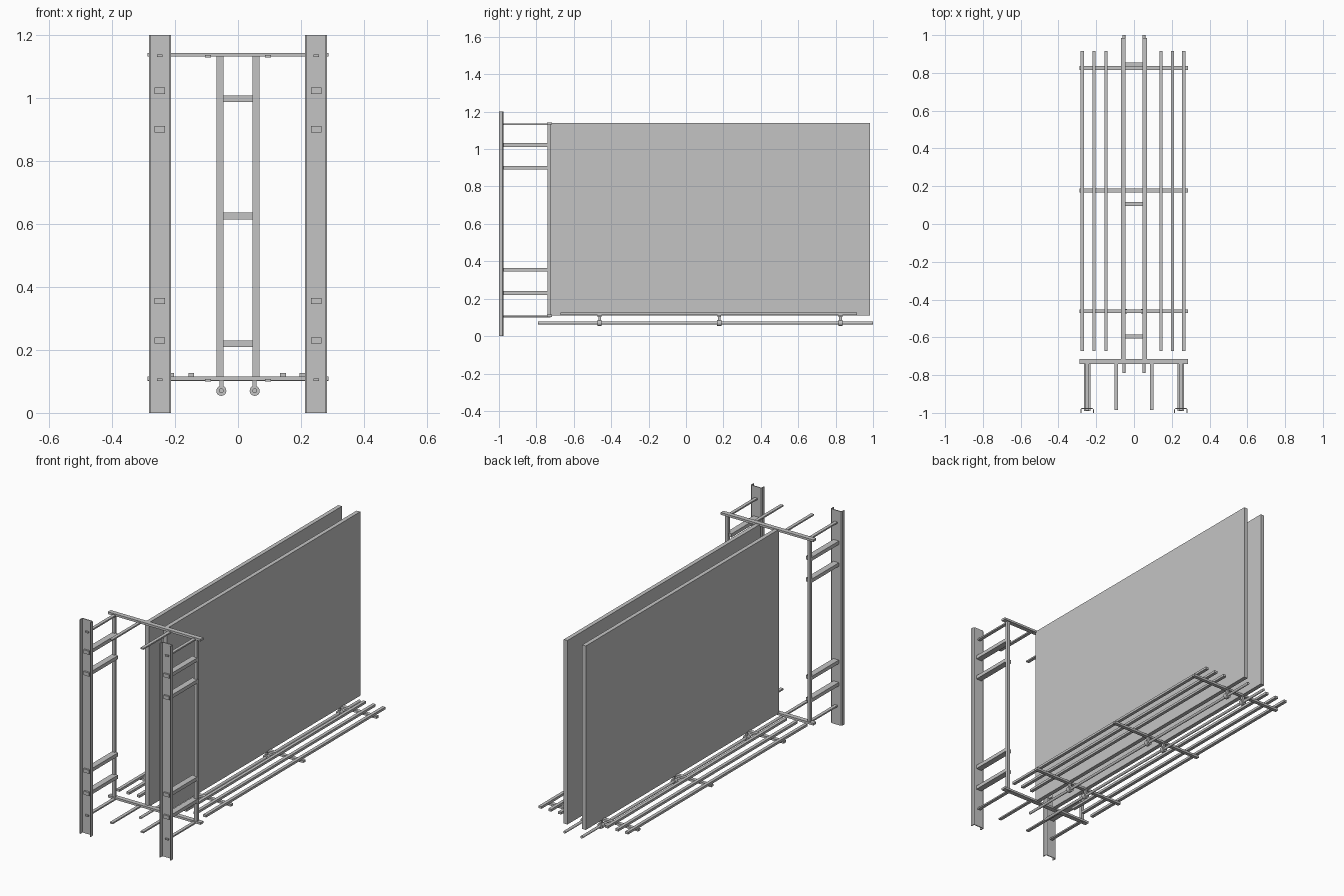
import bpy, bmesh
from mathutils import Matrix, Vector

old = bpy.data.objects.get("Cube")
if old:
    bpy.data.objects.remove(old, do_unlink=True)

grey = bpy.data.materials.new("neutral_grey")
grey.use_nodes = True
COLOR = (0.55, 0.55, 0.55, 1)
grey.diffuse_color = COLOR
grey.node_tree.nodes["Principled BSDF"].inputs["Base Color"].default_value = COLOR


def finish(name, bm):
    bmesh.ops.recalc_face_normals(bm, faces=bm.faces)
    mesh = bpy.data.meshes.new(name)
    bm.to_mesh(mesh)
    bm.free()
    mesh.materials.append(grey)
    obj = bpy.data.objects.new(name, mesh)
    bpy.context.collection.objects.link(obj)
    return obj


def box(name, x, y, z):
    """Box from (min, max) ranges on each axis."""
    bm = bmesh.new()
    lo, hi = Vector((x[0], y[0], z[0])), Vector((x[1], y[1], z[1]))
    size = Matrix.Diagonal((*(hi - lo), 1))
    bmesh.ops.create_cube(bm, size=1, matrix=Matrix.Translation((lo + hi) / 2) @ size)
    return finish(name, bm)


def span(centre, width):
    return (centre - width / 2, centre + width / 2)


def rod(name, x, z, radius, y):
    """Round bar running along y."""
    bm = bmesh.new()
    place = Matrix.Translation((x, sum(y) / 2, z)) @ Matrix.Rotation(1.5707963, 4, 'X')
    bmesh.ops.create_cone(bm, cap_ends=True, segments=20, radius1=radius,
                          radius2=radius, depth=y[1] - y[0], matrix=place)
    obj = finish(name, bm)
    for face in obj.data.polygons:
        face.use_smooth = len(face.vertices) == 4
    return obj


def channel_post(name, x):
    """Upright shallow channel, open at the front."""
    w, wall, front, back = 0.035, 0.005, -1.0, -0.975
    half = [(w - wall, front), (w, front), (w, back - 0.006), (w - 0.006, back)]
    inner = [(w - wall, back - wall)]
    outline = half + [(-a, b) for a, b in reversed(half)]
    outline += [(-a, b) for a, b in inner] + inner
    bm = bmesh.new()
    base = bm.faces.new([bm.verts.new((x + a, b, 0)) for a, b in outline])
    top = bmesh.ops.extrude_face_region(bm, geom=[base])
    verts = [v for v in top["geom"] if isinstance(v, bmesh.types.BMVert)]
    bmesh.ops.translate(bm, verts=verts, vec=(0, 0, 1.2))
    return finish(name, bm)


FRAME_Y = (-0.742, -0.716)
WIDTH = (-0.288, 0.287)
LEVELS = {"bottom": 0.109, "top": 1.137}
SUPPORT_Y = (-0.462, 0.178, 0.826)

# Posts, frame uprights and the arms joining them
for side, s in (("left", 1), ("right", -1)):
    x = s * 0.248
    channel_post(side + "_post", x)
    box(side + "_frame_upright", span(s * 0.255, 0.018), (-0.74, -0.723), (0.109, 1.137))
    for z in (0.23, 0.355, 0.9, 1.022):
        box(side + "_arm", span(x, 0.034), (-0.99, -0.733), span(z, 0.02))
    for level, z in LEVELS.items():
        box(f"{side}_{level}_thin_arm", span(x, 0.018), (-0.988, -0.725), span(z - 0.004, 0.008))
        box(f"{side}_{level}_prong", span(s * 0.095, 0.018), (-0.986, -0.725), span(z - 0.005, 0.008))

# Front frame rails
for level, z in LEVELS.items():
    box(level + "_frame_rail", WIDTH, FRAME_Y, span(z, 0.012))

# Twin panels, with base tubes and hanging clamps below
for side, s in (("left", 1), ("right", -1)):
    box(side + "_panel", span(s * 0.057, 0.023), (-0.725, 0.985), (0.109, 1.14))
    x = s * 0.053
    rod(side + "_base_tube", x, 0.07, 0.0075, (-0.79, 1.0))
    for y in SUPPORT_Y:
        rod(side + "_clamp", x, 0.07, 0.016, span(y, 0.022))
        box(side + "_clamp_stem", span(x, 0.013), span(y, 0.014), (0.078, 0.108))

# Spacers between the panels
for y in (-0.595, 0.105, 0.845):
    for z in (0.22, 0.625, 0.997):
        box("panel_spacer", (-0.046, 0.046), span(y, 0.022), span(z, 0.021))

# Floor grid
for y in SUPPORT_Y:
    box("floor_crossbar", WIDTH, span(y, 0.02), (0.102, 0.114))
for x in (-0.273, -0.212, -0.148, 0.143, 0.204, 0.264):
    box("floor_slat", span(x, 0.018), (-0.672, 0.915), (0.114, 0.127))
